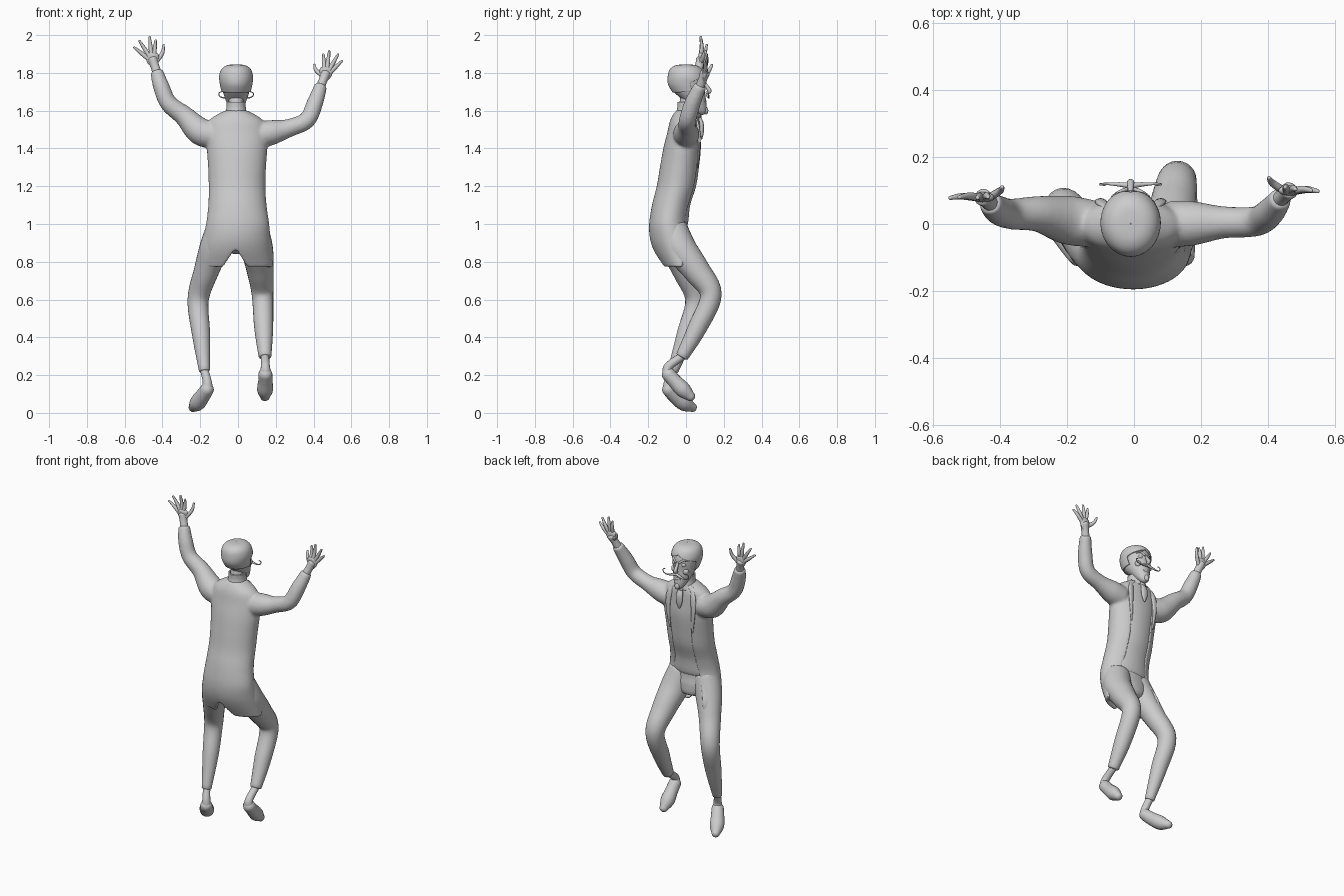
import bpy, bmesh, math
from mathutils import Vector


def catmull(pts, n):
    """Smooth a list of equal-length tuples."""
    out = []
    for i in range(len(pts) - 1):
        p = [pts[max(0, min(len(pts) - 1, i + k))] for k in (-1, 0, 1, 2)]
        for s in range(n):
            t = s / n
            out.append([.5 * (2 * b + (c - a) * t + (2 * a - 5 * b + 4 * c - d) * t * t
                              + (3 * b - a - 3 * c + d) * t ** 3) for a, b, c, d in zip(*p)])
    return out + [list(pts[-1])]


def step(a, b, x):
    t = max(0, min(1, (x - a) / (b - a)))
    return t * t * (3 - 2 * t)


def finish(name, bm):
    me = bpy.data.meshes.new(name)
    bm.to_mesh(me)
    bm.free()
    ob = bpy.data.objects.new(name, me)
    bpy.context.collection.objects.link(ob)
    me.polygons.foreach_set("use_smooth", [True] * len(me.polygons))
    return ob


def tube(name, pts, cap=.5, flat=1, n=16, sub=6):
    """Round tube along (x, y, z, radius) points with domed ends."""
    path = catmull(pts, sub)
    P = [Vector(p[:3]) for p in path]
    R = [max(p[3], .001) for p in path]
    T = [(P[min(i + 1, len(P) - 1)] - P[max(i - 1, 0)]).normalized() for i in range(len(P))]
    rings = list(zip(P, T, R))
    dome = [math.radians(a) for a in (25, 50, 70, 85)]
    first = [(P[0] - T[0] * R[0] * cap * math.sin(a), T[0], R[0] * math.cos(a)) for a in reversed(dome)]
    last = [(P[-1] + T[-1] * R[-1] * cap * math.sin(a), T[-1], R[-1] * math.cos(a)) for a in dome]
    bm = bmesh.new()
    side, prev = T[0].orthogonal(), None
    for p, t, r in first + rings + last:
        side = (side - t * side.dot(t)).normalized()
        up = t.cross(side)
        ring = []
        for k in range(n):
            a = 2 * math.pi * k / n
            v = (side * math.cos(a) + up * math.sin(a)) * r
            v.y *= flat
            ring.append(bm.verts.new(p + v))
        if prev:
            for k in range(n):
                bm.faces.new((prev[k], prev[(k + 1) % n], ring[(k + 1) % n], ring[k]))
        else:
            bm.faces.new(ring[::-1])
        prev = ring
    bm.faces.new(prev)
    bmesh.ops.recalc_face_normals(bm, faces=bm.faces)
    return finish(name, bm)


def wrap(name, rows, gap=lambda z: 0, remap=lambda z, a: z, scale=1, thick=0, offset=-1, n=64):
    """Body of elliptical (z, cx, cy, a, b) rows, top down, open at the face side (+y) by gap(z)."""
    prof = catmull(rows, 6)

    def at(z):
        for p, q in zip(prof, prof[1:]):
            if z >= q[0]:
                t = min(1, max(0, (p[0] - z) / max(1e-6, p[0] - q[0])))
                return [u + (v - u) * t for u, v in zip(p, q)]
        return prof[-1]
    bm = bmesh.new()
    grid = []
    for row in prof:
        g, line = gap(row[0]), []
        for k in range(n + 1):
            a = g + (2 * math.pi - 2 * g) * k / n
            z = remap(row[0], a)
            _, cx, cy, ra, rb = at(z)
            line.append(bm.verts.new((cx + ra * scale * math.sin(a), cy + rb * scale * math.cos(a), z)))
        grid.append(line)
    for A, B in zip(grid, grid[1:]):
        for k in range(n):
            bm.faces.new((A[k], A[k + 1], B[k + 1], B[k]))
    bmesh.ops.remove_doubles(bm, verts=bm.verts, dist=.0004)
    ob = finish(name, bm)
    if thick:
        m = ob.modifiers.new("thickness", 'SOLIDIFY')
        m.thickness, m.offset = thick, offset
    return ob


def ball(name, loc, size, rot=(0, 0, 0)):
    bpy.ops.mesh.primitive_uv_sphere_add(segments=20, ring_count=12, location=loc, rotation=rot)
    ob = bpy.context.object
    ob.name, ob.scale = name, size
    bpy.ops.object.shade_smooth()
    return ob


# tailcoat: open shell with split tails, fused with the sleeves
TORSO = [(1.605, -.01, .0, .045, .045), (1.585, -.01, .0, .09, .065), (1.545, -.01, -.005, .145, .08),
         (1.48, -.008, -.01, .163, .09), (1.4, -.005, -.018, .16, .102), (1.3, -.005, -.032, .153, .106),
         (1.2, -.005, -.048, .15, .107), (1.1, -.003, -.076, .154, .104), (1.0, -.002, -.09, .167, .105),
         (.92, -.008, -.07, .18, .12), (.85, -.013, -.042, .192, .124), (.77, -.015, -.02, .2, .1)]


def tails(z, a):
    if z > 1.1:
        return z
    front = min(a, 2 * math.pi - a)
    hem = .77 + .1 * max(0, 1 - (math.pi - front) / .33)
    hem += (.075 if a < math.pi else .02) * (1 - step(.9, 1.7, front))
    return 1.1 - (1.1 - z) * (1.1 - hem) / .33


coat = wrap("tailcoat", TORSO, gap=lambda z: .5 + .3 * (1 - step(.8, 1.1, z)), remap=tails, thick=.022, n=96)
ARMS = {"left": [(-.12, .0, 1.47, .07), (-.2, .012, 1.49, .073), (-.285, .03, 1.572, .054),
                 (-.368, .03, 1.64, .046), (-.407, .042, 1.73, .043), (-.43, .062, 1.805, .034)],
        "right": [(.11, .0, 1.47, .07), (.18, .002, 1.485, .066), (.27, .005, 1.508, .048),
                  (.365, .008, 1.55, .045), (.407, .035, 1.64, .043), (.438, .075, 1.73, .034)]}
bpy.ops.object.select_all(action='DESELECT')
coat.select_set(True)
bpy.context.view_layer.objects.active = coat
bpy.ops.object.convert(target='MESH')
for s, path in ARMS.items():
    tube("sleeve_" + s, path, cap=.25, n=24).select_set(True)
bpy.ops.object.join()
m = coat.modifiers.new("fuse", 'REMESH')
m.mode, m.voxel_size, m.use_smooth_shade = 'VOXEL', .008, True
m = coat.modifiers.new("soften", 'SMOOTH')
m.factor, m.iterations = .5, 5

# waistcoat and trouser seat under the coat
wrap("waistcoat", [r for r in TORSO if r[0] > .95] + [(.985, -.002, -.09, .13, .08)], scale=.945)
wrap("trouser_seat", [(1.15, -.003, -.06, .13, .085), (1.0, -.002, -.085, .145, .09),
                      (.92, -.008, -.075, .14, .088), (.86, -.01, -.06, .09, .065), (.84, -.01, -.06, .001, .001)])

# legs, ankles and shoes
LEGS = {"left": [(-.085, -.085, .97, .085), (-.125, -.055, .87, .08), (-.168, -.005, .75, .066),
                 (-.211, .052, .6, .056), (-.196, .0, .42, .048), (-.178, -.068, .225, .029)],
        "right": [(.075, -.075, .97, .085), (.1, -.03, .87, .085), (.118, .055, .755, .072),
                  (.13, .132, .625, .057), (.136, .06, .45, .05), (.143, -.02, .3, .034)]}
SHOES = {"left": [(-.163, -.092, .125, .036), (-.188, -.055, .088, .04), (-.215, -.01, .052, .042),
                  (-.238, .035, .028, .024)],
         "right": [(.145, -.093, .205, .037), (.145, -.06, .168, .038), (.143, -.015, .122, .042),
                   (.143, .024, .087, .026)]}
for s in LEGS:
    tube("trouser_leg_" + s, LEGS[s], cap=.3, n=24)
    tube("shoe_" + s, SHOES[s], cap=.9)
    heel = SHOES[s][0]
    tube("ankle_" + s, [LEGS[s][-1][:3] + (.022,), heel[:2] + (heel[2] + .04, .024), heel[:3] + (.032,)])

# hands: palm and spread fingers as (base x, z, tip x, tip y, tip z)
HANDS = {"left": ((-.452, .08, 1.872), [(-.475, 1.875, -.55, .078, 1.935), (-.47, 1.89, -.522, .08, 1.97),
                                        (-.459, 1.9, -.468, .078, 1.99), (-.444, 1.9, -.436, .08, 1.972),
                                        (-.432, 1.86, -.394, .11, 1.948)]),
         "right": ((.465, .1, 1.798), [(.488, 1.803, .55, .098, 1.863), (.484, 1.818, .53, .1, 1.898),
                                       (.472, 1.828, .483, .104, 1.915), (.457, 1.828, .452, .11, 1.898),
                                       (.447, 1.785, .404, .138, 1.843)])}
for s, ((px, py, pz), fingers) in HANDS.items():
    cuff = ARMS[s][-1]
    tube("wrist_" + s, [cuff[:3] + (.024,), ((cuff[0] + px) / 2, (cuff[1] + py) / 2, (cuff[2] + pz) / 2, .023),
                        (px, py, pz, .026)])
    tube("palm_" + s, [(px * .98, py - .004, pz - .028, .024), (px, py, pz, .034), (px, py, pz + .022, .033)],
         flat=.45)
    for i, (bx, bz, tx, ty, tz) in enumerate(fingers):
        out = .012 if i == 4 else 0
        mid = ((bx + tx) / 2 - math.copysign(out, px), (py + ty) / 2 + .004, (bz + tz) / 2)
        tube(f"finger_{s}_{i + 1}", [(bx, py, bz, .012), mid + (.0105,), (tx, ty, tz, .006)], n=10, cap=.9)

# neck, collar and cravat
tube("neck", [(-.01, -.01, 1.5, .045), (-.01, .0, 1.6, .04), (-.01, .01, 1.67, .04)])
wrap("shirt_collar", [(1.645, -.01, .008, .043, .046), (1.61, -.01, .008, .044, .047),
                      (1.565, -.01, .008, .055, .06)], gap=lambda z: .25, thick=.008, offset=1)
ball("cravat_knot", (-.01, .065, 1.57), (.02, .015, .018))
tube("cravat", [(-.01, .068, 1.565, .014), (-.01, .082, 1.53, .023), (-.01, .084, 1.485, .02),
                (-.01, .083, 1.45, .006)], flat=.5)
for sx in (-1, 1):
    tube("lapel", [(-.01 + sx * .055, .035, 1.59, .01), (-.01 + sx * .085, .062, 1.52, .018),
                   (-.01 + sx * .09, .07, 1.42, .014), (-.01 + sx * .08, .063, 1.3, .005)], flat=.5)

# head and swept-back hair
HEAD = [(1.838, -.01, .0, .001, .001), (1.834, -.01, .0, .045, .05), (1.815, -.01, .0, .072, .08),
        (1.78, -.01, .003, .083, .093), (1.74, -.01, .007, .079, .095), (1.7, -.01, .018, .07, .083),
        (1.66, -.01, .042, .057, .063), (1.62, -.01, .064, .041, .045), (1.595, -.01, .078, .028, .029),
        (1.582, -.01, .084, .015, .016), (1.578, -.01, .086, .001, .001)]
wrap("head", HEAD, n=48)
wrap("hair", [r for r in HEAD if r[0] > 1.67], gap=lambda z: 1.4 * (1 - step(1.745, 1.8, z)),
     thick=.007, offset=1, n=48)

# face
tube("nose", [(-.01, .096, 1.752, .007), (-.01, .113, 1.725, .01), (-.01, .124, 1.703, .011),
              (-.01, .108, 1.693, .008)])
ball("mouth", (-.01, .102, 1.648), (.022, .007, .008))
ball("chin_beard", (-.01, .106, 1.6), (.016, .012, .02))
for sx in (-1, 1):
    ball("eye", (-.01 + sx * .033, .087, 1.74), (.016, .012, .012))
    ball("cheek", (-.01 + sx * .04, .075, 1.695), (.02, .018, .02))
    tube("eyebrow", [(-.01 + sx * .012, .104, 1.752, .006), (-.01 + sx * .035, .094, 1.77, .006),
                     (-.01 + sx * .058, .072, 1.762, .003)], n=10)
    tube("moustache", [(-.01, .114, 1.682, .009), (-.01 + sx * .03, .118, 1.674, .007),
                       (-.01 + sx * .065, .12, 1.668, .004), (-.01 + sx * .088, .12, 1.677, .003),
                       (-.01 + sx * .09, .118, 1.694, .003), (-.01 + sx * .076, .116, 1.7, .002)], n=10)
